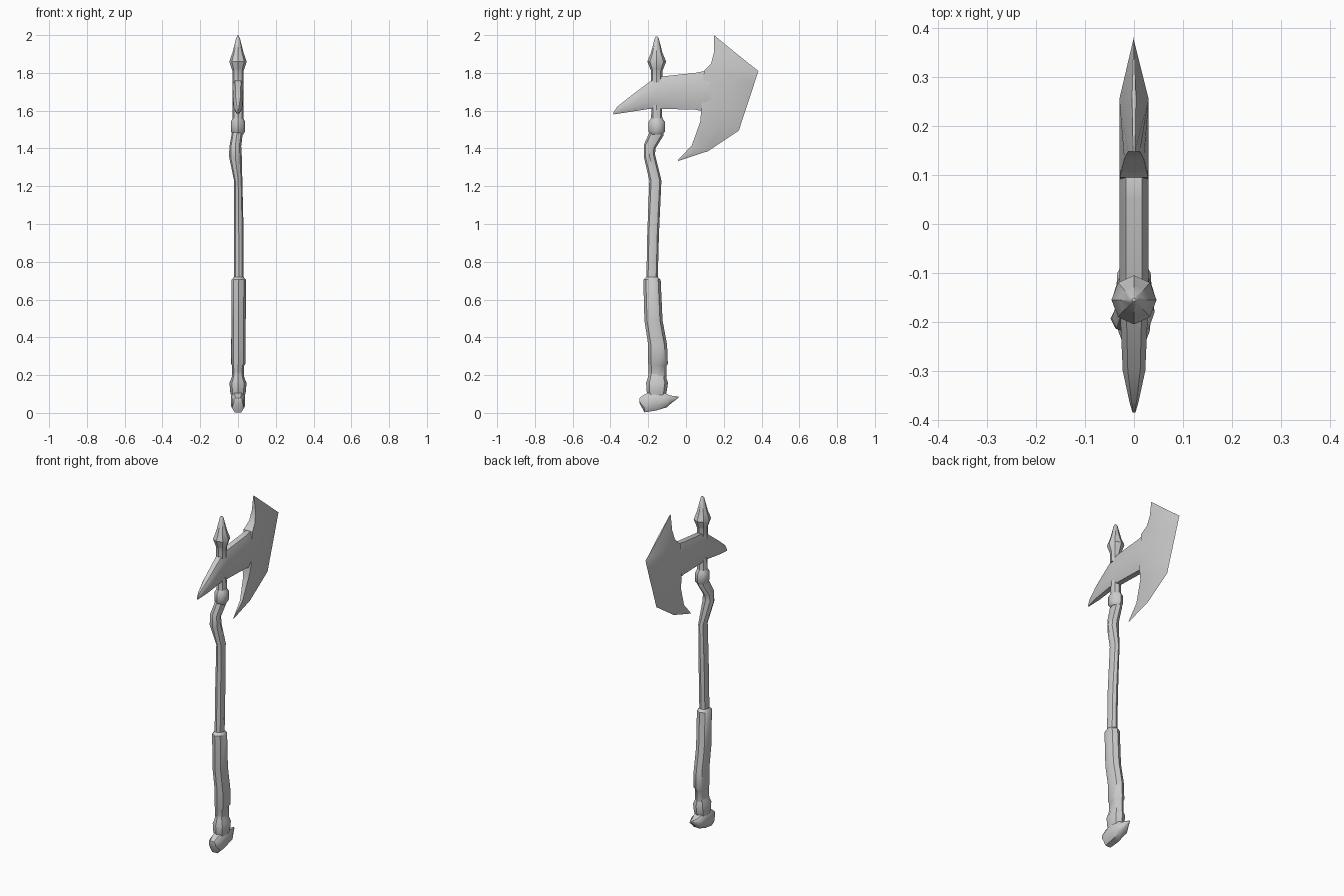
import bpy, bmesh, math

Y0 = -0.155  # shaft axis


def loft(name, sections, angle=40):
    """Skin a list of closed cross-sections and cap both ends."""
    bm = bmesh.new()
    rings = [[bm.verts.new(p) for p in s] for s in sections]
    n = len(rings[0])
    for a, b in zip(rings, rings[1:]):
        for i in range(n):
            j = (i + 1) % n
            bm.faces.new((a[i], a[j], b[j], b[i]))
    bm.faces.new(rings[0])
    bm.faces.new(rings[-1])
    bmesh.ops.recalc_face_normals(bm, faces=bm.faces)
    me = bpy.data.meshes.new(name)
    bm.to_mesh(me)
    bm.free()
    ob = bpy.data.objects.new(name, me)
    bpy.context.collection.objects.link(ob)
    bpy.ops.object.select_all(action='DESELECT')
    ob.select_set(True)
    bpy.context.view_layer.objects.active = ob
    bpy.ops.object.shade_smooth_by_angle(angle=math.radians(angle))
    return ob


def tube(name, rows, sides=8):
    """Rows: x, y, z, x radius, y radius, tilt of the ring (dz per dy)."""
    secs = []
    for x, y, z, rx, ry, k in rows:
        ring = []
        for i in range(sides):
            a = 2 * math.pi * i / sides
            dy = ry * math.sin(a)
            ring.append((x + rx * math.cos(a), y + dy, z + k * dy))
        secs.append(ring)
    return loft(name, secs)


def slab(name, rows):
    """Rows along y: y, bottom z, top z, half thickness; eight-sided section."""
    secs = []
    for y, lo, hi, t in rows:
        h = hi - lo
        half = [(0.55, 0), (1, 0.25), (1, 0.75), (0.55, 1)]
        right = [(t * a, y, lo + h * b) for a, b in half]
        secs.append(right + [(-x, yy, z) for x, yy, z in reversed(right)])
    return loft(name, secs)


# hooked pommel
slab("pommel", [(-0.245, 0.05, 0.08, 0.022), (-0.22, 0.003, 0.098, 0.032),
                (-0.16, 0.012, 0.12, 0.038), (-0.10, 0.03, 0.10, 0.034),
                (-0.085, 0.045, 0.092, 0.026), (-0.04, 0.08, 0.087, 0.004)])

# lower collar
tube("lower_collar", [(0, -0.155, 0.09, 0.036, 0.046, 0), (0, -0.155, 0.115, 0.042, 0.053, 0),
                      (0, -0.153, 0.16, 0.045, 0.058, 0), (0, -0.153, 0.185, 0.034, 0.049, 0),
                      (0, -0.153, 0.21, 0.03, 0.045, 0)])

# wrapped grip
tube("grip", [(0, -0.15, 0.18, 0.031, 0.047, 0), (0, -0.15, 0.25, 0.032, 0.048, 0),
              (0.002, -0.148, 0.26, 0.038, 0.052, 0), (0.002, -0.15, 0.36, 0.038, 0.05, 0),
              (0.003, -0.172, 0.49, 0.038, 0.048, 0), (0.004, -0.18, 0.705, 0.038, 0.046, 0),
              (0.004, -0.18, 0.72, 0.025, 0.03, 0)])

# crooked wooden shaft
tube("shaft", [(0.004, -0.18, 0.69, 0.026, 0.03, 0), (0.004, -0.174, 0.95, 0.026, 0.031, 0),
               (0.001, -0.162, 1.23, 0.022, 0.032, 0), (-0.014, -0.193, 1.36, 0.034, 0.029, 0.3),
               (-0.014, -0.192, 1.41, 0.031, 0.031, -0.3), (-0.004, -0.155, 1.48, 0.029, 0.036, -0.3),
               (0, Y0, 1.53, 0.029, 0.03, 0), (0, Y0, 1.63, 0.028, 0.028, 0)])

# upper collar under the head
tube("upper_collar", [(0, Y0, 1.475, 0.028, 0.032, 0), (0, Y0, 1.49, 0.038, 0.044, 0),
                      (0, Y0, 1.54, 0.038, 0.044, 0), (0, Y0, 1.56, 0.028, 0.03, 0)])

# top spike
tube("top_spike", [(0, Y0, 1.75, 0.03, 0.03, 0), (0, Y0, 1.81, 0.03, 0.03, 0),
                   (0, Y0, 1.82, 0.033, 0.034, 0), (0, Y0, 1.86, 0.046, 0.05, 0),
                   (0, Y0, 1.905, 0.03, 0.031, 0), (0, Y0, 1.985, 0.01, 0.01, 0),
                   (0, Y0, 1.993, 0.004, 0.004, 0)])

# head: socket with rear spike
slab("head_socket", [(-0.385, 1.58, 1.588, 0.003), (-0.365, 1.583, 1.62, 0.009),
                     (-0.30, 1.593, 1.672, 0.023), (-0.19, 1.61, 1.755, 0.028),
                     (-0.14, 1.61, 1.78, 0.03), (0.05, 1.605, 1.80, 0.03),
                     (0.10, 1.595, 1.81, 0.03), (0.14, 1.62, 1.79, 0.029)])

# blade stations: inner (y, z, half thickness), middle (same), cutting edge (y, z)
stations = [
    ((0.148, 2.0, 0.002), (0.26, 1.908, 0.004), (0.383, 1.81)),
    ((0.148, 1.91, 0.012), (0.255, 1.83, 0.03), (0.375, 1.785)),
    ((0.133, 1.85, 0.02), (0.25, 1.77, 0.03), (0.362, 1.745)),
    ((0.095, 1.81, 0.029), (0.23, 1.74, 0.03), (0.352, 1.713)),
    ((0.08, 1.595, 0.028), (0.20, 1.58, 0.03), (0.302, 1.563)),
    ((0.075, 1.54, 0.018), (0.18, 1.52, 0.024), (0.28, 1.495)),
    ((0.03, 1.415, 0.008), (0.07, 1.40, 0.01), (0.115, 1.385)),
    ((-0.045, 1.336, 0.001), (-0.043, 1.335, 0.001), (-0.041, 1.334)),
]
loft("axe_blade", [[(a[2], a[0], a[1]), (b[2], b[0], b[1]), (0, c[0], c[1]),
                    (-b[2], b[0], b[1]), (-a[2], a[0], a[1])] for a, b, c in stations], 35)
